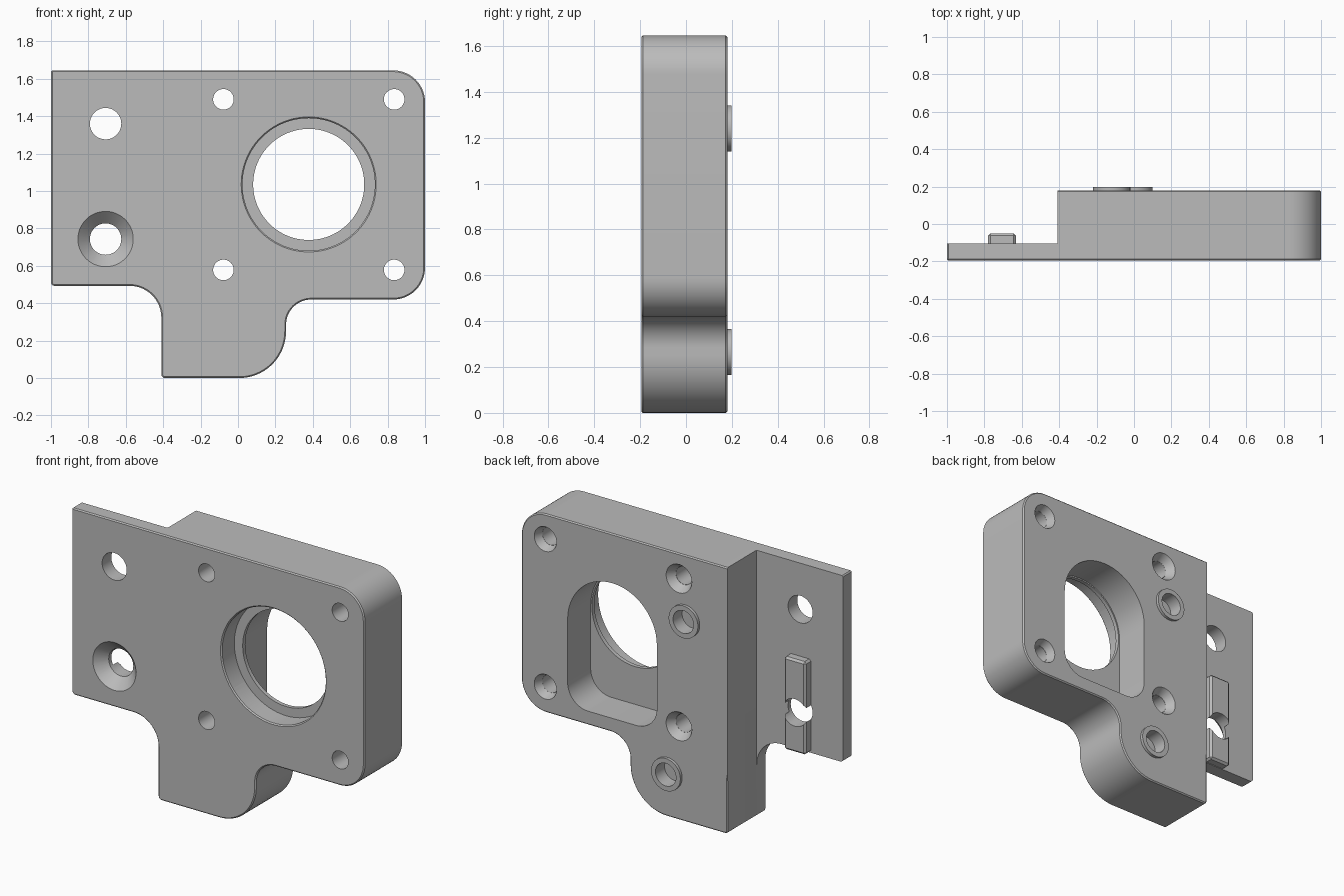
import bpy, bmesh, math
from mathutils import Vector, Matrix

cube = bpy.data.objects.get("Cube")
if cube:
    bpy.data.objects.remove(cube, do_unlink=True)

FRONT, BACK, WEB = -0.195, 0.18, -0.105

grey = bpy.data.materials.new("machined grey")
grey.use_nodes = True
colour = (0.5, 0.5, 0.5, 1)
grey.diffuse_color = colour
grey.node_tree.nodes["Principled BSDF"].inputs["Base Color"].default_value = colour


def finish(bm, name):
    bmesh.ops.recalc_face_normals(bm, faces=bm.faces)
    mesh = bpy.data.meshes.new(name)
    bm.to_mesh(mesh)
    bm.free()
    mesh.materials.append(grey)
    ob = bpy.data.objects.new(name, mesh)
    bpy.context.collection.objects.link(ob)
    return ob


def fillet(corners, steps=14):
    """Round each (x, z, radius) corner of a closed outline."""
    out = []
    for i, (x, z, r) in enumerate(corners):
        p = Vector((x, z))
        if r == 0:
            out.append(p)
            continue
        a = (Vector(corners[i - 1][:2]) - p).normalized()
        b = (Vector(corners[(i + 1) % len(corners)][:2]) - p).normalized()
        half = a.angle(b) / 2
        t = r / math.tan(half)
        c = p + (a + b).normalized() * r / math.sin(half)
        v0, v1 = p + a * t - c, p + b * t - c
        w = v0.angle(v1)
        for k in range(steps + 1):
            s = k / steps
            out.append(c + (v0 * math.sin((1 - s) * w) + v1 * math.sin(s * w)) / math.sin(w))
    return out


def prism(name, corners, y0, y1):
    bm = bmesh.new()
    face = bm.faces.new([bm.verts.new((p.x, y0, p.y)) for p in fillet(corners)])
    ext = bmesh.ops.extrude_face_region(bm, geom=[face])
    verts = [v for v in ext["geom"] if isinstance(v, bmesh.types.BMVert)]
    bmesh.ops.translate(bm, verts=verts, vec=(0, y1 - y0, 0))
    return finish(bm, name)


def box(name, x0, x1, y0, y1, z0, z1):
    return prism(name, [(x0, z0, 0), (x1, z0, 0), (x1, z1, 0), (x0, z1, 0)], y0, y1)


def rod(name, x, z, y0, r0, y1, r1, sides=48):
    """Cylinder or cone along y."""
    bm = bmesh.new()
    turn = Matrix.Translation((x, (y0 + y1) / 2, z)) @ Matrix.Rotation(-math.pi / 2, 4, "X")
    bmesh.ops.create_cone(bm, cap_ends=True, segments=sides, radius1=r0, radius2=r1,
                          depth=y1 - y0, matrix=turn)
    return finish(bm, name)


def apply(ob, mod):
    bpy.ops.object.select_all(action="DESELECT")
    bpy.context.view_layer.objects.active = ob
    ob.select_set(True)
    bpy.ops.object.modifier_apply(modifier=mod.name)


def bevel(ob, width):
    mod = ob.modifiers.new("edge break", "BEVEL")
    mod.width, mod.segments = width, 1
    mod.limit_method, mod.angle_limit = "ANGLE", math.radians(50)
    apply(ob, mod)


def combine(ob, tool, operation):
    mod = ob.modifiers.new("combine", "BOOLEAN")
    mod.operation, mod.solver, mod.object = operation, "EXACT", tool
    apply(ob, mod)
    bpy.data.objects.remove(tool, do_unlink=True)


def cut(tool):
    combine(plate, tool, "DIFFERENCE")


def add(tool):
    combine(plate, tool, "UNION")


# Main plate outline
plate = prism("mounting_plate", [
    (-1, 1.645, 0), (1, 1.645, 0.17), (1, 0.42, 0.17), (0.257, 0.42, 0.135),
    (0.257, 0, 0.25), (-0.41, 0, 0.02), (-0.41, 0.493, 0.17), (-1, 0.493, 0.02)],
    FRONT, BACK)
bevel(plate, 0.007)

# Thin flange behind the left side
cut(box("flange_relief", -1.2, -0.408, WEB, 0.5, -0.2, 2))

# Raised key on the flange
key = box("flange_key", -0.78, -0.632, WEB - 0.03, -0.05, 0.497, 1.07)
bevel(key, 0.012)
add(key)

# Flange holes, the lower one countersunk from the front
for z in (1.36, 0.743):
    cut(rod("flange_hole", -0.708, z, -0.4, 0.084, 0.1, 0.084))
cut(rod("countersink", -0.708, 0.743, FRONT - 0.01, 0.158, FRONT + 0.065, 0.083))

# Corner screw holes, widened at the back
for x, wide in ((-0.078, 0.088), (0.835, 0.074)):
    for z in (1.49, 0.578):
        cut(rod("screw_hole", x, z, -0.4, 0.055, 0.4, 0.055))
        cut(rod("screw_recess", x, z, BACK - 0.05, 0.056, BACK + 0.01, wide + 0.006))

# Large bore: front seat, through hole and rear pocket
BX, BZ = 0.378, 1.035
cut(rod("bearing_seat", BX, BZ, -0.4, 0.354, -0.07, 0.354, 96))
cut(rod("seat_chamfer", BX, BZ, FRONT - 0.01, 0.371, FRONT + 0.008, 0.353, 96))
cut(rod("through_bore", BX, BZ, -0.3, 0.297, 0.1, 0.297, 96))
cut(prism("rear_pocket", [
    (BX - 0.305, 1.34, 0.304), (BX + 0.305, 1.34, 0.304),
    (BX + 0.305, 0.505, 0.14), (BX - 0.305, 0.505, 0.14)], -0.045, 0.4))

# Hollow locating bosses on the back
for x, z in ((-0.12, 1.24), (0, 0.265)):
    add(rod("boss", x, z, BACK - 0.05, 0.1, BACK + 0.018, 0.1))
    cut(rod("boss_hole", x, z, BACK - 0.07, 0.07, 0.4, 0.07))

bpy.ops.object.select_all(action="DESELECT")
plate.select_set(True)
bpy.context.view_layer.objects.active = plate
bpy.ops.object.shade_smooth_by_angle(angle=math.radians(30))
